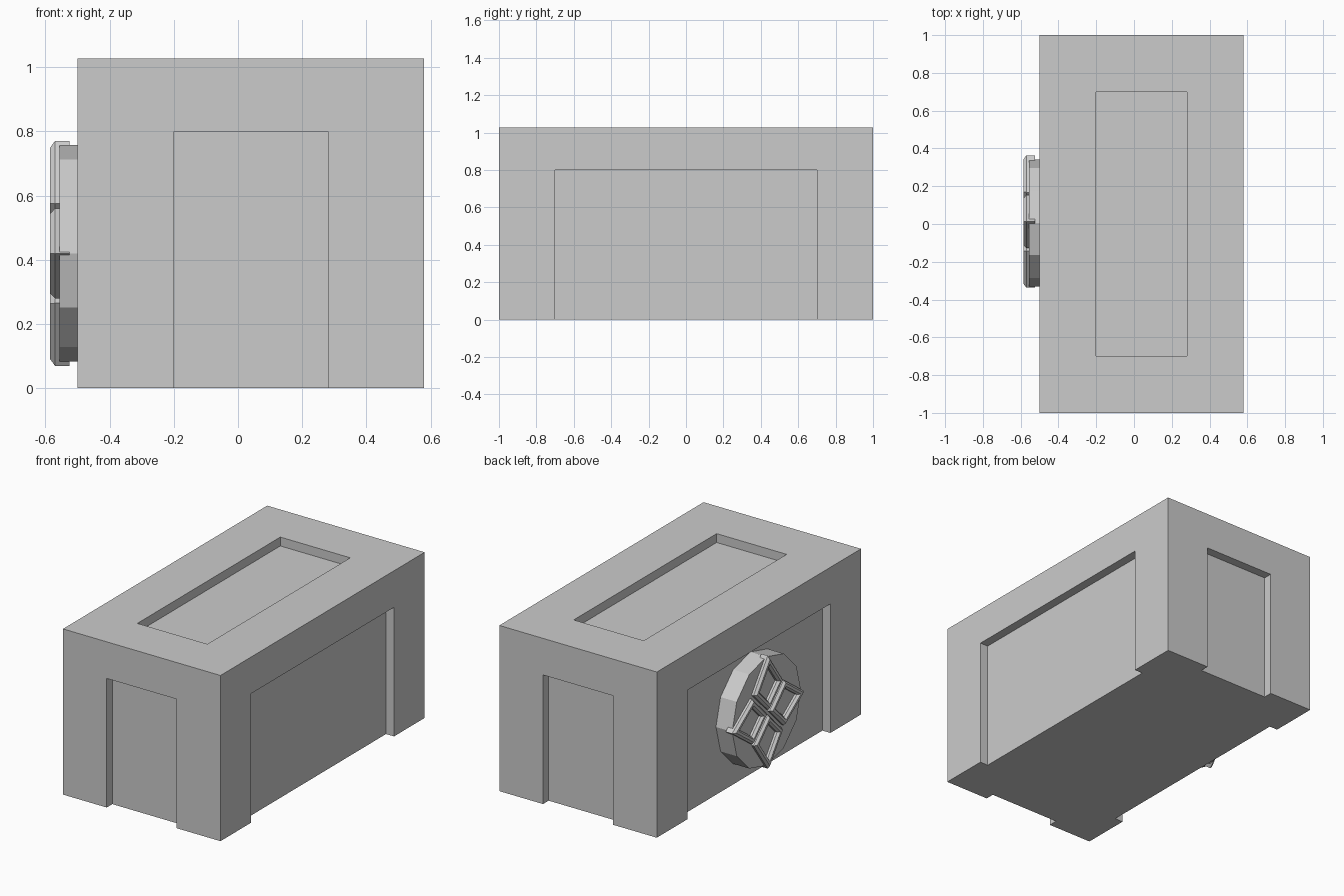
import bpy, bmesh
from math import pi, cos, sin
from mathutils import Vector

if "Cube" in bpy.data.objects:
    bpy.data.objects.remove(bpy.data.objects["Cube"])


def make_object(name, bm):
    bmesh.ops.recalc_face_normals(bm, faces=bm.faces)
    mesh = bpy.data.meshes.new(name)
    bm.to_mesh(mesh)
    bm.free()
    obj = bpy.data.objects.new(name, mesh)
    bpy.context.collection.objects.link(obj)
    return obj


def box(name, lo, hi):
    bm = bmesh.new()
    bmesh.ops.create_cube(bm, size=1)
    lo, hi = Vector(lo), Vector(hi)
    for v in bm.verts:
        v.co = Vector(((hi[i] + lo[i]) / 2 + v.co[i] * (hi[i] - lo[i]) for i in range(3)))
    return make_object(name, bm)


# Main block
X0, X1, Y, TOP, D = -0.5, 0.58, 1.0, 1.027, 0.055
body = box("block_body", (X0, -Y, 0), (X1, Y, TOP))

# Recessed panels on the four sides and the top
recesses = {
    "front": ((-0.2, -Y - 0.1, -0.1), (0.28, -Y + D, 0.8)),
    "back": ((-0.2, Y - D, -0.1), (0.28, Y + 0.1, 0.8)),
    "left": ((X0 - 0.1, -0.7, -0.1), (X0 + D, 0.7, 0.8)),
    "right": ((X1 - D, -0.7, -0.1), (X1 + 0.1, 0.7, 0.8)),
    "top": ((-0.2, -0.7, TOP - D), (0.28, 0.7, TOP + 0.1)),
}
for side, (lo, hi) in recesses.items():
    cutter = box(side + "_recess_cutter", lo, hi)
    cutter.hide_render = True
    mod = body.modifiers.new(side + "_recess", 'BOOLEAN')
    mod.operation = 'DIFFERENCE'
    mod.solver = 'EXACT'
    mod.object = cutter
    bpy.context.view_layer.objects.active = body
    bpy.ops.object.modifier_apply(modifier=mod.name)
    bpy.data.objects.remove(cutter, do_unlink=True)

# Twelve-sided disc standing in the left recess
bm = bmesh.new()
rings = [[bm.verts.new((x, 0.005 + 0.337 * cos(k * pi / 6), 0.42 + 0.337 * sin(k * pi / 6)))
          for k in range(12)] for x in (X0 + D, -0.556)]
for ring in rings:
    bm.faces.new(ring)
for k in range(12):
    j = (k + 1) % 12
    bm.faces.new((rings[0][k], rings[0][j], rings[1][j], rings[1][k]))
make_object("round_plate", bm)

# Four bevelled kite frames forming a pointed star on the disc
KITE = [Vector(p) for p in ((0, 0.015), (0.14, 0.155), (0, 0.35), (-0.14, 0.155))]
PROFILE = [(0, -0.525), (0, -0.57), (0.012, -0.585), (0.027, -0.585),
           (0.038, -0.57), (0.038, -0.525)]


def inset(points, d):
    out = []
    for i, p in enumerate(points):
        a = (points[i - 1] - p).normalized()
        b = (points[(i + 1) % len(points)] - p).normalized()
        out.append(p + (a + b) * d / abs(a.x * b.y - a.y * b.x))
    return out


for n in range(4):
    c, s = cos(n * pi / 2), sin(n * pi / 2)
    bm = bmesh.new()
    loops = [[bm.verts.new((x, 0.013 + p.x * c - p.y * s, 0.42 + p.x * s + p.y * c))
              for p in inset(KITE, d)] for d, x in PROFILE]
    for i in range(len(loops)):
        a, b = loops[i - 1], loops[i]
        for k in range(4):
            j = (k + 1) % 4
            bm.faces.new((a[k], a[j], b[j], b[k]))
    make_object("kite_frame_%d" % (n + 1), bm)
